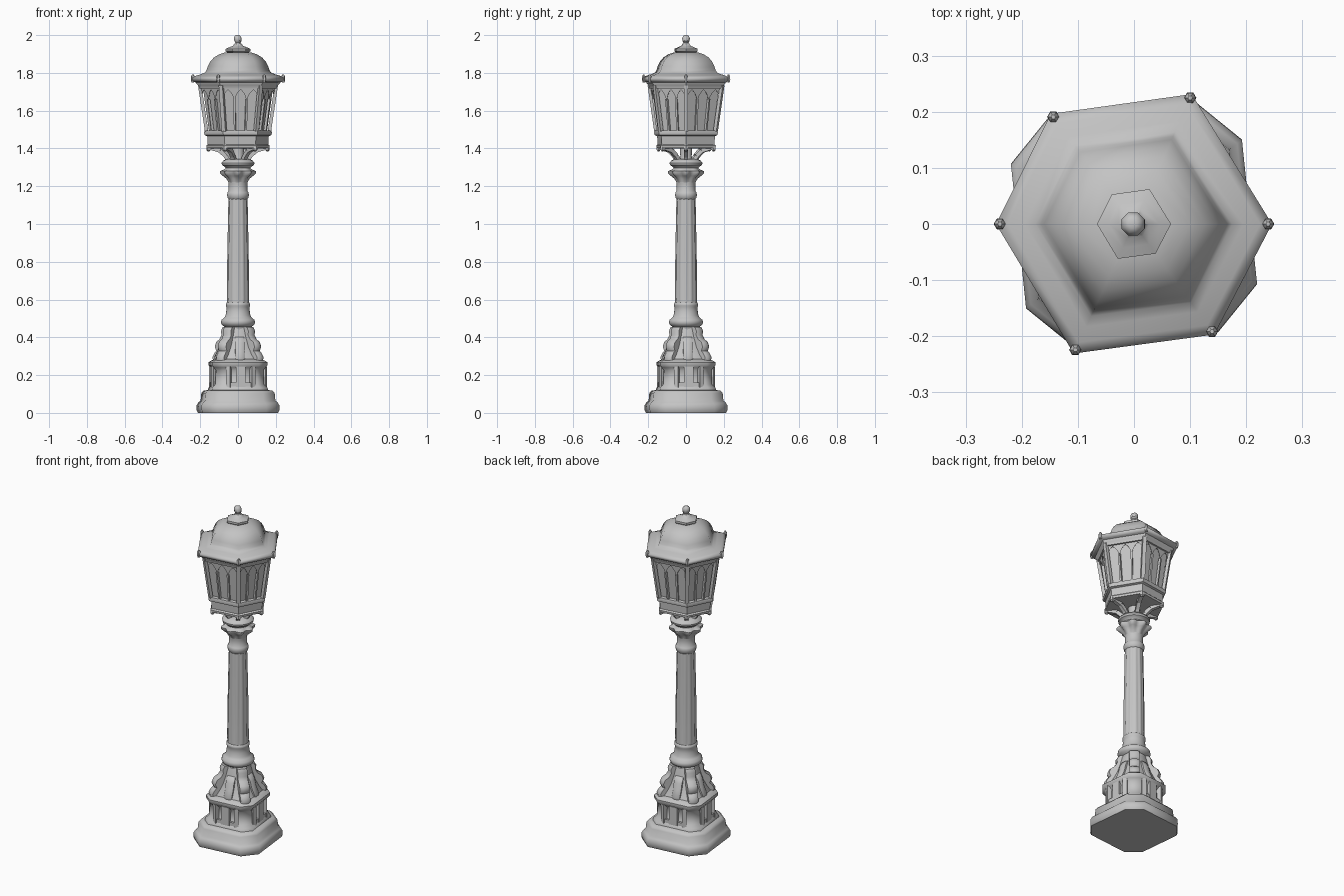
import bpy, bmesh, math
from mathutils import Vector, Matrix

if "Cube" in bpy.data.objects:
    bpy.data.objects.remove(bpy.data.objects["Cube"])

iron = bpy.data.materials.new("cast_grey")
iron.diffuse_color = (0.55, 0.55, 0.55, 1)
iron.use_nodes = True
iron.node_tree.nodes["Principled BSDF"].inputs["Base Color"].default_value = iron.diffuse_color


def finish(name, bm, angle=40):
    bmesh.ops.recalc_face_normals(bm, faces=bm.faces)
    me = bpy.data.meshes.new(name)
    bm.to_mesh(me)
    bm.free()
    me.materials.append(iron)
    ob = bpy.data.objects.new(name, me)
    bpy.context.collection.objects.link(ob)
    bpy.ops.object.select_all(action='DESELECT')
    ob.select_set(True)
    bpy.context.view_layer.objects.active = ob
    bpy.ops.object.shade_smooth_by_angle(angle=math.radians(angle))
    return ob


def loft(bm, rings):
    """Skin a stack of closed rings and cap both ends."""
    vs = [[bm.verts.new(p) for p in r] for r in rings]
    n = len(vs[0])
    for a, b in zip(vs, vs[1:]):
        for i in range(n):
            j = (i + 1) % n
            bm.faces.new((a[i], a[j], b[j], b[i]))
    bm.faces.new(vs[0][::-1])
    bm.faces.new(vs[-1])


def bar(bm, a, b, w, h=None):
    """Rectangular bar from a to b."""
    h = h or w
    d = (b - a).normalized()
    out = Vector((a.x + b.x, a.y + b.y, 0))
    if out.length < 1e-4:
        out = Vector((1, 0, 0))
    s = d.cross(out).normalized()
    t = s.cross(d)
    loft(bm, [[p + s * w * x + t * h * y for x, y in ((-.5, -.5), (.5, -.5), (.5, .5), (-.5, .5))]
              for p in (a, b)])


def polar(r, deg, z):
    return Vector((r * math.cos(math.radians(deg)), r * math.sin(math.radians(deg)), z))


# Slightly irregular hexagon shared by the whole lantern
HEX = [(0, 1), (66, 1.03), (127, 1), (180, 1), (245, 1.035), (306, .99)]


def hexring(r, z):
    return [polar(r * k, a, z) for a, k in HEX]


def hexloft(name, profile, angle=40):
    bm = bmesh.new()
    loft(bm, [hexring(r, z) for r, z in profile])
    return finish(name, bm, angle)


# Square pedestal tiers with clipped corners
TURN = 6


def tier(a, c, z):
    k = c * math.sqrt(2) - a
    pts = []
    for q in range(4):
        for y in (-k, 0, k):
            pts.append(Matrix.Rotation(math.radians(90 * q + TURN), 3, 'Z') @ Vector((a, y, z)))
    return pts


def tierloft(name, profile):
    bm = bmesh.new()
    loft(bm, [tier(*p) for p in profile])
    return finish(name, bm, 50)


tierloft("plinth", [(.2, .232, 0), (.207, .238, .015), (.207, .237, .04), (.198, .227, .055),
                    (.187, .215, .065), (.183, .21, .105), (.172, .198, .118), (.14, .165, .122)])
tierloft("pedestal_middle", [(.15, .18, .12), (.146, .174, .135), (.13, .157, .15), (.126, .15, .225),
                             (.137, .162, .24), (.146, .172, .252), (.146, .172, .268),
                             (.132, .158, .278), (.11, .13, .285)])
tierloft("pedestal_upper", [(.115, .135, .28), (.1, .118, .31), (.085, .1, .35), (.073, .084, .4),
                            (.064, .072, .45), (.055, .062, .475)])

# Raised frames on the middle tier and feet under the plinth corners
bm = bmesh.new()
for q in range(4):
    rot = Matrix.Rotation(math.radians(90 * q + TURN), 3, 'Z')
    for y in (-.062, 0, .062):
        bar(bm, rot @ Vector((.13, y, .135)), rot @ Vector((.13, y, .245)), .024 if y else .05, .03)
    bar(bm, rot @ Vector((.128, -.07, .15)), rot @ Vector((.128, .07, .15)), .02, .03)
finish("pedestal_frames", bm, 30)

# Scrolled buttresses at the pedestal corners, small leaves on its sides
SCROLL = [(.04, .27), (.158, .27), (.163, .295), (.148, .318), (.136, .328), (.146, .35),
          (.136, .375), (.112, .39), (.098, .412), (.1, .435), (.088, .455), (.04, .46)]
LEAF = [(.04, .275), (.12, .275), (.125, .295), (.108, .33), (.098, .37), (.08, .4), (.04, .41)]


def fins(name, outline, count, start, width):
    bm = bmesh.new()
    for q in range(count):
        rot = Matrix.Rotation(math.radians(360 / count * q + start), 3, 'Z')
        loft(bm, [[rot @ Vector((r * s, y, z)) for r, z in outline]
                  for y, s in ((-width / 2, .93), (-width / 4, 1), (width / 4, 1), (width / 2, .93))])
    return finish(name, bm, 50)


fins("corner_scrolls", SCROLL, 4, 45 + TURN, .055)
fins("side_leaves", LEAF, 4, TURN, .05)


# Turned column; each point is radius, height, wave depth, wave count
def turned(name, profile, seg=48):
    bm = bmesh.new()
    loft(bm, [[polar(r * (1 + d * math.cos(2 * math.pi * i * n / seg)), 360 * i / seg, z)
               for i in range(seg)] for r, z, d, n in profile])
    return finish(name, bm, 45)


turned("column_foot", [(r, z, 0, 1) for r, z in (
    (.065, .44), (.068, .455), (.085, .465), (.09, .478), (.088, .492), (.074, .503), (.066, .515),
    (.062, .54), (.06, .56), (.064, .568), (.064, .578), (.058, .585))])
turned("column_shaft", [(.058, .58, 0, 12), (.057, .61, .045, 12), (.054, .85, .045, 12),
                        (.049, 1.11, .045, 12), (.049, 1.14, 0, 12)])
turned("column_neck", [(r, z, 0, 1) for r, z in (
    (.048, 1.13), (.055, 1.138), (.058, 1.155), (.055, 1.168), (.049, 1.175), (.049, 1.21),
    (.053, 1.24), (.06, 1.26))])
turned("capital", [(.05, 1.22, 0, 8), (.058, 1.24, .06, 8), (.072, 1.255, .12, 8), (.085, 1.268, .12, 8),
                   (.087, 1.28, .1, 8), (.072, 1.288, .04, 8), (.066, 1.296, 0, 8), (.073, 1.305, 0, 8),
                   (.085, 1.312, 0, 8), (.087, 1.323, 0, 8), (.078, 1.335, 0, 8), (.064, 1.342, 0, 8),
                   (.045, 1.345, 0, 8)])
turned("lantern_stem", [(.036, 1.335, 0, 1), (.03, 1.36, 0, 1), (.034, 1.42, 0, 1)], 16)

# Six curved brackets carrying the lantern, with drops at the corners
bm = bmesh.new()
path = [(.05, 1.335), (.066, 1.36), (.095, 1.388), (.15, 1.405)]
for a, k in HEX:
    for (r0, z0), (r1, z1) in zip(path, path[1:]):
        bar(bm, polar(r0, a, z0), polar(r1, a, z1), .022, .022)
    loft(bm, [[polar(.155 * k, a, z) + polar(r, 60 * i, 0) for i in range(6)]
              for r, z in ((.005, 1.385), (.013, 1.393), (.013, 1.408), (.008, 1.42))])
finish("lantern_brackets", bm)

# Lantern tray, glass body and upper rail
hexloft("lantern_tray", [(.14, 1.4), (.166, 1.402), (.168, 1.415), (.16, 1.422), (.163, 1.465),
                         (.176, 1.47), (.18, 1.482), (.176, 1.494), (.16, 1.496)])
LOW, HIGH, ZL, ZH = .17, .207, 1.49, 1.735
hexloft("lantern_panes", [(LOW - .018, ZL - .01), (HIGH - .018, ZH + .01)])
hexloft("lantern_top_rail", [(.195, 1.715), (.209, 1.718), (.213, 1.735), (.222, 1.745), (.222, 1.76)])

# Corner posts
bm = bmesh.new()
low, high = hexring(LOW - .004, ZL), hexring(HIGH - .004, ZH)
for a, b in zip(low, high):
    bar(bm, a, b, .022, .018)
finish("lantern_posts", bm, 30)

# Pointed arch tracery, three lancets on every face
ARCHES, STEPS = 3, 10
bm = bmesh.new()
for i in range(6):
    j = (i + 1) % 6

    def at(u, v):
        return low[i].lerp(low[j], u).lerp(high[i].lerp(high[j], u), v)

    inward = -(low[i] + low[j]).normalized() * .012
    inward.z = 0
    for n in range(ARCHES):
        if n:
            bar(bm, at(n / ARCHES, 0), at(n / ARCHES, .7), .01, .014)
        prev = None
        for s in range(STEPS + 1):
            t = s / STEPS
            v = .6 + .3 * math.sqrt(max(0, 1 - abs(2 * t - 1) ** 1.2))
            u = (n + t) / ARCHES
            a, b = at(u, v), at(u, 1)
            cur = [a, b, b + inward, a + inward]
            if prev:
                loft(bm, [prev, cur])
            prev = cur
bmesh.ops.remove_doubles(bm, verts=bm.verts, dist=1e-5)
finish("arch_tracery", bm, 30)

# Roof with flared eave and bell dome
hexloft("roof", [(.2, 1.745), (.236, 1.752), (.246, 1.762), (.246, 1.774), (.225, 1.784), (.195, 1.793),
                 (.175, 1.802), (.166, 1.815), (.16, 1.835), (.147, 1.86), (.127, 1.882),
                 (.1, 1.898), (.072, 1.907), (.05, 1.91)], 66)

# Small knobs at the eave corners
bm = bmesh.new()
for a, k in HEX:
    loft(bm, [[polar(.239 * k, a, z) + polar(r, 60 * i, 0) for i in range(6)]
              for r, z in ((.007, 1.75), (.011, 1.765), (.01, 1.782), (.004, 1.792))])
finish("eave_knobs", bm)

# Cap and finial
hexloft("roof_cap", [(.05, 1.903), (.066, 1.915), (.066, 1.927), (.045, 1.936), (.027, 1.943), (.018, 1.955)])
bm = bmesh.new()
loft(bm, [[polar(r, 45 * i + 22.5, z) + Vector((x, 0, 0)) for i in range(8)]
          for r, z, x in ((.018, 1.945, 0), (.014, 1.96, 0), (.021, 1.968, 0), (.022, 1.985, -.002),
                          (.016, 1.996, -.002), (.008, 2.0, -.002))])
finish("finial", bm)
